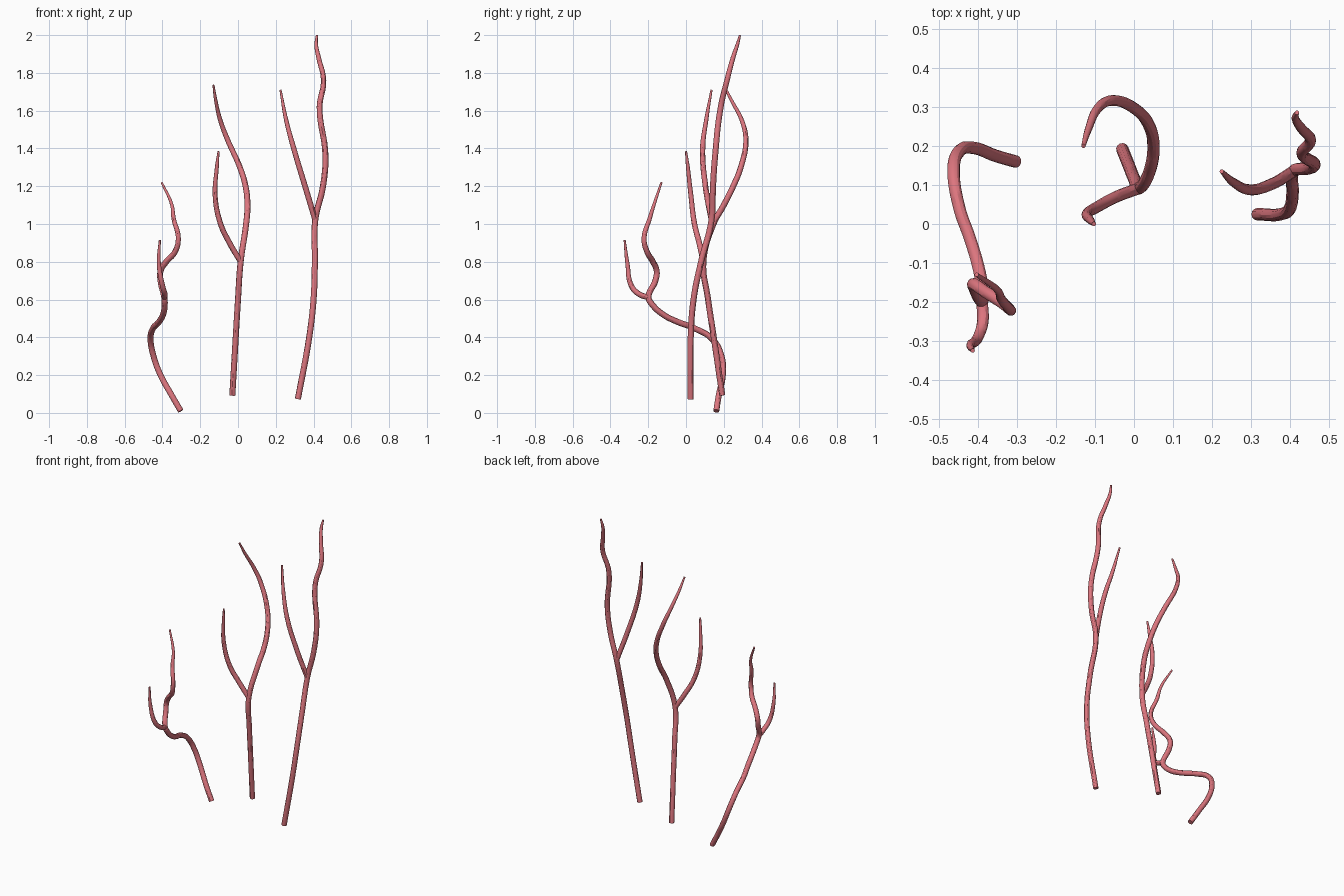
import bpy

cube = bpy.data.objects.get("Cube")
if cube:
    bpy.data.objects.remove(cube, do_unlink=True)

coral = bpy.data.materials.new("coral_pink")
coral.use_nodes = True
color = (0.72, 0.18, 0.21, 1)
coral.diffuse_color = color
coral.node_tree.nodes["Principled BSDF"].inputs["Base Color"].default_value = color

BASE, FORK, TIP = 0.016, 0.015, 0.0055


def stem(name, path, r_start, r_end, taper_from=0):
    """Round tube through the path, tapering to its tip after one point."""
    data = bpy.data.curves.new(name, "CURVE")
    data.dimensions = "3D"
    data.resolution_u = 8
    data.bevel_depth = 1
    data.bevel_resolution = 4
    data.use_fill_caps = True
    spline = data.splines.new("BEZIER")
    spline.bezier_points.add(len(path) - 1)
    last = len(path) - 1
    for i, (point, co) in enumerate(zip(spline.bezier_points, path)):
        point.co = co
        point.handle_left_type = point.handle_right_type = "AUTO"
        t = max(0, i - taper_from) / (last - taper_from)
        point.radius = r_start + (r_end - r_start) * t ** 3.2
    obj = bpy.data.objects.new(name, data)
    bpy.context.collection.objects.link(obj)

    # Turn the tube into a smooth mesh
    bpy.ops.object.select_all(action="DESELECT")
    obj.select_set(True)
    bpy.context.view_layer.objects.active = obj
    bpy.ops.object.convert(target="MESH")
    obj = bpy.context.object
    obj.name = name
    obj.data.materials.clear()
    obj.data.materials.append(coral)
    bpy.ops.object.shade_smooth_by_angle()


def branch(side, trunk, main_limb, side_limb):
    """Trunk running into its main limb, with a side limb from the fork."""
    stem(side + "_main_stem", trunk + main_limb, BASE, TIP, len(trunk) - 1)
    stem(side + "_side_limb", [trunk[-1]] + side_limb, FORK, TIP)


# Tall branch on the left
branch(
    "left",
    [(.317, .025, .073), (.377, .025, .4), (.4, .04, .6),
     (.407, .08, .8), (.409, .135, 1.02)],
    [(.45, .143, 1.2), (.463, .154, 1.36), (.432, .184, 1.62),
     (.453, .217, 1.76), (.427, .249, 1.88), (.414, .272, 1.95), (.418, .286, 2)],
    [(.355, .103, 1.2), (.295, .088, 1.4), (.255, .107, 1.55), (.225, .135, 1.71)],
)

# Middle branch with two bowed limbs
branch(
    "middle",
    [(-.03, .192, .093), (-.012, .147, .4), (0, .117, .6), (.014, .092, .8)],
    [(.043, .145, 1), (.05, .2, 1.1), (.04, .25, 1.2), (.01, .29, 1.3),
     (-.057, .317, 1.45), (-.094, .295, 1.55), (-.117, .243, 1.65), (-.13, .2, 1.735)],
    [(-.045, .07, .9), (-.092, .045, 1), (-.121, .026, 1.15),
     (-.112, .01, 1.3), (-.103, 0, 1.385)],
)

# Short twisted branch on the right
branch(
    "right",
    [(-.303, .16, .01), (-.355, .175, .1), (-.41, .195, .2), (-.447, .188, .3),
     (-.463, .14, .39), (-.448, .04, .45), (-.42, -.04, .48),
     (-.397, -.12, .52), (-.388, -.18, .575), (-.39, -.198, .61)],
    [(-.41, -.162, .7), (-.41, -.155, .75), (-.38, -.175, .8), (-.335, -.205, .85),
     (-.316, -.222, .92), (-.341, -.192, 1.03), (-.35, -.17, 1.1), (-.404, -.13, 1.22)],
    [(-.388, -.25, .63), (-.399, -.288, .67), (-.419, -.31, .79), (-.414, -.325, .915)],
)
